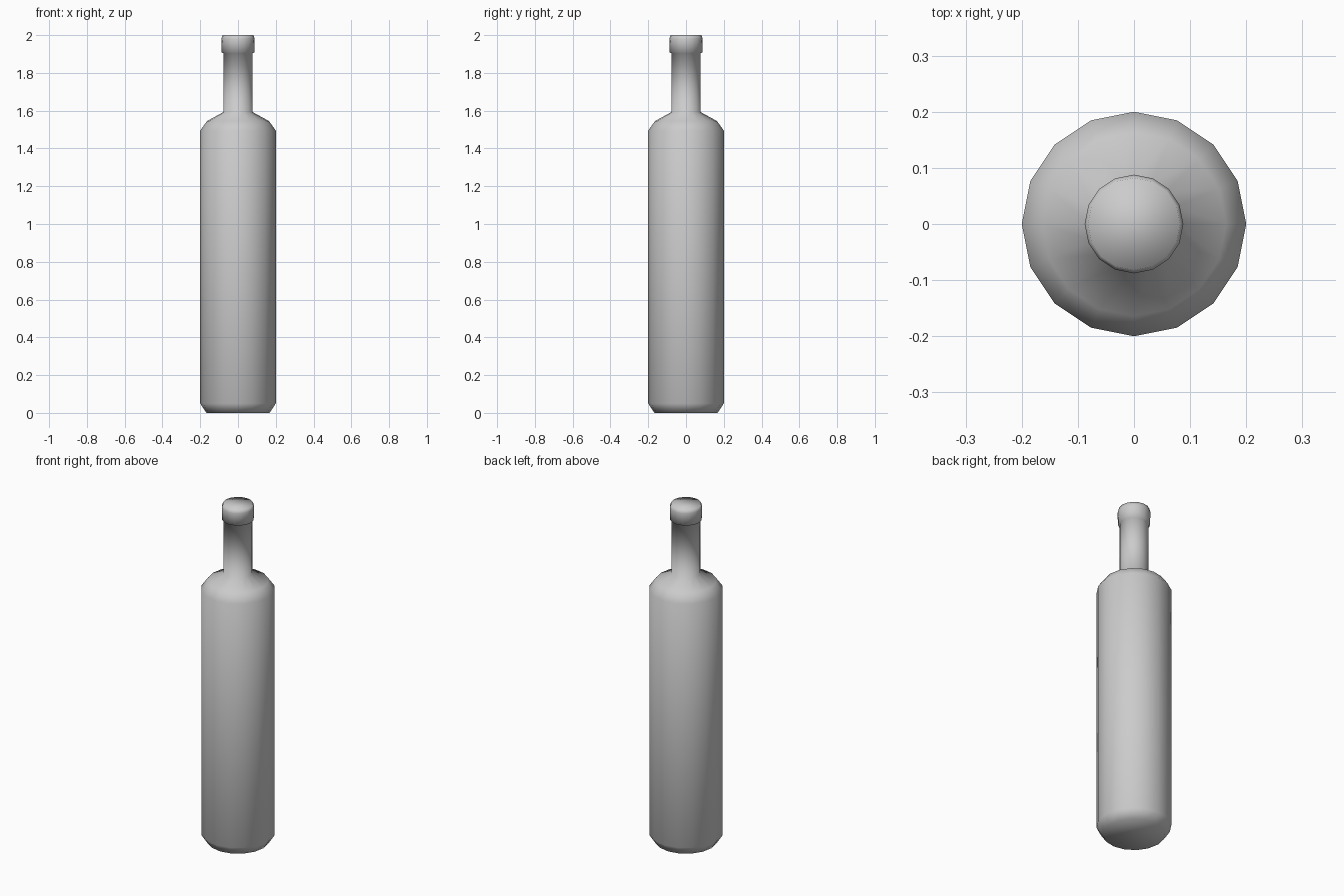
import bpy, bmesh
from math import sin, cos, pi

if "Cube" in bpy.data.objects:
    bpy.data.objects.remove(bpy.data.objects["Cube"])

SIDES = 16


def lathe(name, profile):
    """Spin an (r, z) profile around z and cap both ends."""
    bm = bmesh.new()
    rings = [[bm.verts.new((r * cos(2 * pi * i / SIDES), r * sin(2 * pi * i / SIDES), z))
              for i in range(SIDES)] for r, z in profile]
    for low, high in zip(rings, rings[1:]):
        for i in range(SIDES):
            j = (i + 1) % SIDES
            bm.faces.new((low[i], low[j], high[j], high[i]))
    bm.faces.new(rings[0][::-1])
    bm.faces.new(rings[-1])
    for f in bm.faces:
        f.smooth = True
    mesh = bpy.data.meshes.new(name)
    bm.to_mesh(mesh)
    bm.free()
    obj = bpy.data.objects.new(name, mesh)
    bpy.context.collection.objects.link(obj)
    return obj


# Whole bottle: chamfered base, body, shoulder, neck, lip
lathe("bottle", [
    (0.167, 0.0), (0.2, 0.05), (0.2, 1.495), (0.164, 1.545),
    (0.078, 1.592), (0.078, 1.905),
    (0.086, 1.908), (0.088, 1.98), (0.082, 2.0),
])
